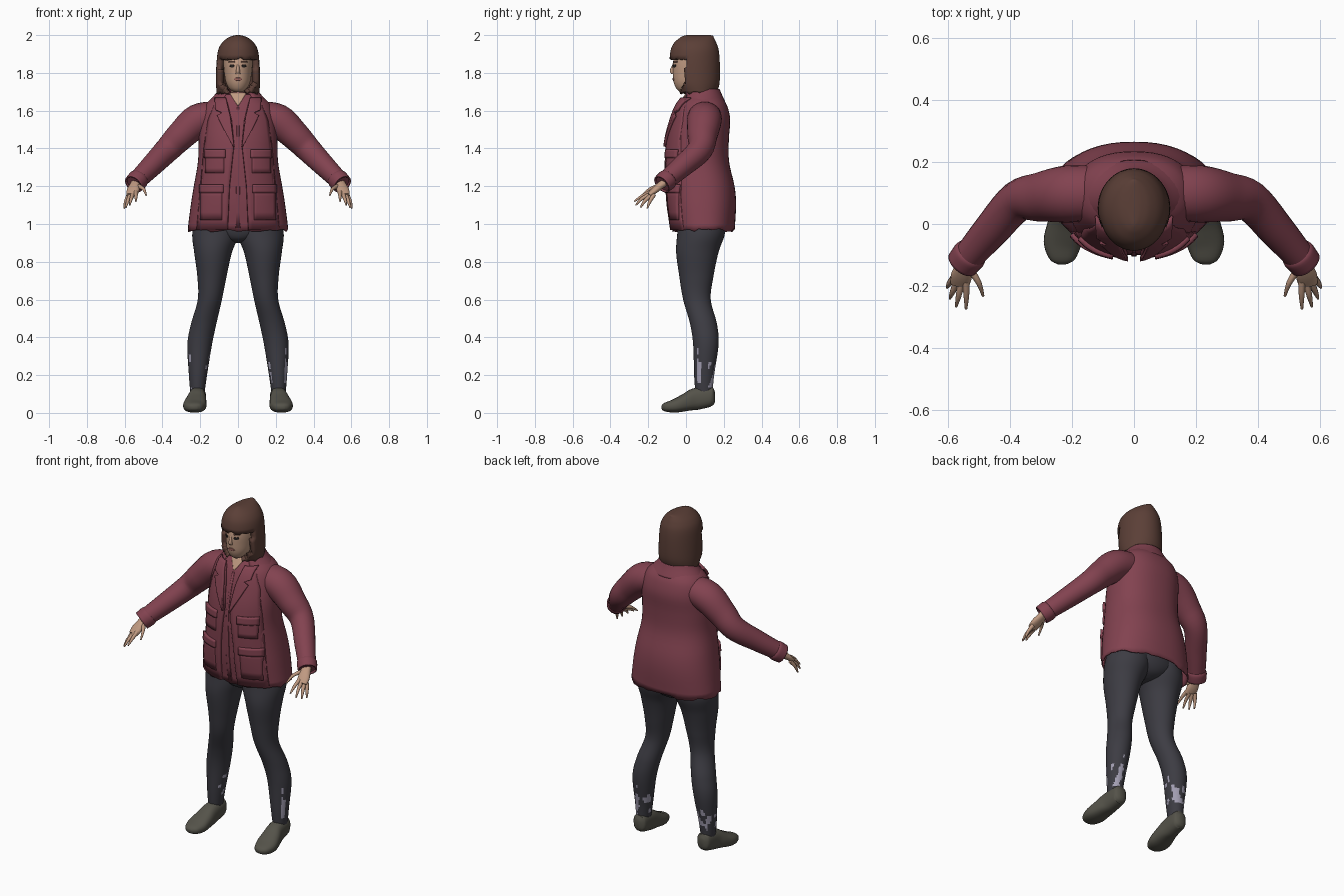
import bpy, bmesh, math, random
from mathutils import Vector, noise

random.seed(4)
cube = bpy.data.objects.get("Cube")
if cube:
    bpy.data.objects.remove(cube)


def material(name, r, g, b):
    m = bpy.data.materials.new(name)
    m.use_nodes = True
    m.diffuse_color = (r, g, b, 1)
    bsdf = next(n for n in m.node_tree.nodes if n.type == 'BSDF_PRINCIPLED')
    bsdf.inputs["Base Color"].default_value = (r, g, b, 1)
    bsdf.inputs["Roughness"].default_value = 0.8
    return m


BURGUNDY = material("burgundy cloth", .225, .055, .08)
HAIR = material("brown hair", .105, .05, .038)
SKIN = material("skin", .52, .32, .22)
CHARCOAL = material("charcoal leggings", .046, .045, .056)
PATCH = material("pale lavender patch", .36, .34, .44)
SHOE = material("olive grey shoe", .09, .086, .068)
DARK = material("dark eye", .02, .016, .015)
LIP = material("lip", .36, .14, .12)
parts = []


def smooth_rings(rings, steps):
    """Catmull-Rom interpolation of (x, y, z, rx, ry) rings."""
    out = []
    for i in range(len(rings) - 1):
        a, b, c, d = (rings[max(0, min(len(rings) - 1, i + k))] for k in (-1, 0, 1, 2))
        for s in range(steps):
            t = s / steps
            out.append([b[k] + .5 * t * (c[k] - a[k] + t * (2 * a[k] - 5 * b[k] + 4 * c[k] - d[k]
                        + t * (3 * (b[k] - c[k]) + d[k] - a[k]))) for k in range(5)])
    return out + [list(rings[-1])]


def finish(name, bm, mats, thick=0):
    bmesh.ops.recalc_face_normals(bm, faces=bm.faces)
    mesh = bpy.data.meshes.new(name)
    bm.to_mesh(mesh)
    bm.free()
    for m in mats:
        mesh.materials.append(m)
    ob = bpy.data.objects.new(name, mesh)
    bpy.context.collection.objects.link(ob)
    if thick:
        mod = ob.modifiers.new("thickness", 'SOLIDIFY')
        mod.thickness, mod.offset = thick, -1
    parts.append(ob)
    return ob


def loft(name, rings, mats, side=1, segs=24, steps=4, power=2, along=False,
         caps=(True, True), keep=None, ragged=0, thick=0, paint=None):
    """Skin over rings, horizontal or square to their path."""
    rs = smooth_rings([(side * r[0], *r[1:]) for r in rings], steps)
    bm = bmesh.new()
    loops = []
    for i, r in enumerate(rs):
        u, v = Vector((1, 0, 0)), Vector((0, 1, 0))
        if along:
            t = Vector(rs[min(i + 1, len(rs) - 1)][:3]) - Vector(rs[max(i - 1, 0)][:3])
            u = t.cross(Vector((0, 0, 1))).normalized()
            v = u.cross(t).normalized()
        loop = []
        for k in range(segs):
            a = math.tau * k / segs
            c, s = math.cos(a), math.sin(a)
            p = u * max(r[3], .001) * math.copysign(abs(c) ** (2 / power), c)
            p += v * max(r[4], .001) * math.copysign(abs(s) ** (2 / power), s)
            loop.append(bm.verts.new(Vector(r[:3]) + p))
        loops.append(loop)
    for a, b in zip(loops, loops[1:]):
        for k in range(segs):
            n = (k + 1) % segs
            bm.faces.new((a[k], a[n], b[n], b[k]))
    for use, loop in zip(caps, (loops[0], loops[-1])):
        if use:
            bm.faces.new(loop)
    if keep:
        bad = [f for f in bm.faces if not keep(f.calc_center_median())]
        bmesh.ops.delete(bm, geom=bad, context='FACES')
    if ragged:
        for vert in bm.verts:
            if vert.is_boundary:
                vert.co.z -= random.random() * ragged
    if paint:
        for f in bm.faces:
            f.material_index = paint(f.calc_center_median())
    return finish(name, bm, mats, thick)


def front_y(rings, x, z, power):
    """Front surface of a horizontal loft at (x, z)."""
    rs = smooth_rings(rings, 8)
    r = min(rs, key=lambda q: abs(q[2] - z))
    for a, b in zip(rs, rs[1:]):
        if a[2] <= z <= b[2]:
            t = (z - a[2]) / (b[2] - a[2])
            r = [p + t * (q - p) for p, q in zip(a, b)]
    return r[1] - r[4] * max(0, 1 - min(1, abs(x / r[3])) ** power) ** (1 / power)


def plate(name, rings, rows, mat, lift, power, side=1, fade=False, thick=.009, cols=8):
    """Thin sheet laid on the front of a loft; rows are (z, inner x, outer x)."""
    bm = bmesh.new()
    grid = []
    for a, b in zip(rows, rows[1:] + [None]):
        for s in range(4 if b else 1):
            z, x0, x1 = [p + s / 4 * (q - p) for p, q in zip(a, b or a)]
            line = []
            for k in range(cols + 1):
                x = x0 + (x1 - x0) * k / cols
                up = lift * (1 - k / cols) if fade else lift
                line.append(bm.verts.new((side * x, front_y(rings, x, z, power) - up, z)))
            grid.append(line)
    for a, b in zip(grid, grid[1:]):
        for k in range(cols):
            bm.faces.new((a[k], a[k + 1], b[k + 1], b[k]))
    ob = finish(name, bm, [mat], thick)
    # sheets must thicken inwards
    if sum(p.normal.y for p in ob.data.polygons) > 0:
        ob.data.flip_normals()
    return ob


# Jacket body with a ragged hem
torso = [(0, .093, .975, .266, .165), (0, .087, 1.1, .25, .178), (0, .08, 1.2, .234, .177),
         (0, .064, 1.33, .212, .164), (0, .069, 1.45, .208, .158), (0, .085, 1.55, .2, .149),
         (0, .09, 1.62, .18, .13), (0, .09, 1.66, .145, .108), (0, .085, 1.695, .09, .082)]
loft("jacket_body", torso, [BURGUNDY], segs=48, power=2.3, caps=(False, True),
     ragged=.018, thick=.008)
loft("collar", [(0, .09, 1.65, .155, .117), (0, .088, 1.69, .118, .1), (0, .088, 1.715, .1, .09)],
     [BURGUNDY], segs=32, caps=(False, False), keep=lambda c: c.y > .0, thick=.012)
plate("neckline_skin", torso, [(1.63, -.004, .004), (1.665, -.026, .026), (1.694, -.045, .045)],
      SKIN, .004, 2.3)
plate("shirt_placket", torso, [(.98, -.012, .012), (1.3, -.008, .008), (1.62, -.006, .006)],
      BURGUNDY, .004, 2.3)

# Head, neck and face
head = [(0, .0, 1.698, .02, .03), (0, .003, 1.715, .045, .053), (0, .015, 1.75, .064, .08),
        (0, .03, 1.8, .073, .1), (0, .038, 1.85, .077, .108), (0, .045, 1.9, .075, .1),
        (0, .05, 1.95, .05, .07)]
loft("head", head, [SKIN], segs=32)
loft("neck", [(0, .075, 1.6, .06, .06), (0, .06, 1.69, .05, .053), (0, .055, 1.76, .048, .05)], [SKIN])
loft("nose", [(0, -.065, 1.845, .006, .006), (0, -.07, 1.812, .01, .016),
              (0, -.066, 1.795, .013, .012)], [SKIN], segs=12)
plate("lips", head, [(1.758, -.01, .01), (1.765, -.024, .024), (1.774, -.012, .012)],
      LIP, .003, 2, thick=.006)

# Bobbed hair with a fringe and an open face
hair = [(0, .062, 1.7, .113, .103), (0, .052, 1.75, .117, .126), (0, .046, 1.85, .114, .133),
        (0, .046, 1.92, .105, .127), (0, .049, 1.96, .084, .111), (0, .058, 1.986, .053, .09),
        (0, .066, 1.997, .025, .076), (0, .066, 2.0, .006, .06)]
loft("hair", hair, [HAIR], segs=56, steps=5, caps=(False, True), ragged=.014, thick=.032,
     keep=lambda c: c.z > 1.875 or c.y > -.4 * max(0, 1.77 - c.z) - .004)

for side, label in ((1, "left"), (-1, "right")):
    # Eyes and brows
    plate(label + "_eye", head, [(1.828, .026, .036), (1.836, .018, .045), (1.844, .025, .042)],
          DARK, .003, 2, side, thick=.006)
    plate(label + "_brow", head, [(1.856, .016, .05), (1.862, .018, .048)], HAIR, .003, 2, side,
          thick=.006)

    # Jacket front, lapel and pockets
    plate(label + "_jacket_front", torso,
          [(.968, .056, .22), (1.2, .046, .2), (1.42, .022, .18), (1.55, .035, .16), (1.65, .06, .12)],
          BURGUNDY, .014, 2.3, side, fade=True, thick=.015)
    plate(label + "_lapel", torso,
          [(1.41, .02, .026), (1.5, .032, .075), (1.575, .042, .112), (1.59, .046, .085),
           (1.605, .05, .12), (1.67, .065, .125)], BURGUNDY, .026, 2.3, side, thick=.014)
    for part, low, high, x0, x1 in (("lower_pocket", 1.02, 1.19, .085, .2),
                                    ("chest_pocket", 1.27, 1.375, .075, .175)):
        plate(f"{label}_{part}", torso, [(low, x0, x1), (high, x0, x1)], BURGUNDY, .014, 2.3,
              side, thick=.018)
        plate(f"{label}_{part}_flap", torso, [(high - .025, x0 - .006, x1 + .006),
              (high + .02, x0 - .006, x1 + .006)], BURGUNDY, .021, 2.3, side, thick=.02)

    # Sleeve with a flared cuff
    loft(label + "_sleeve", [(.1, .1, 1.575, .085, .075), (.21, .097, 1.548, .092, .088),
         (.3, .087, 1.47, .08, .078), (.375, .073, 1.392, .066, .068), (.46, -.02, 1.305, .058, .058),
         (.525, -.095, 1.24, .05, .051), (.548, -.122, 1.216, .049, .049)], [BURGUNDY], side,
         along=True, steps=5)
    loft(label + "_cuff", [(.522, -.09, 1.243, .05, .05), (.53, -.1, 1.234, .056, .056),
         (.553, -.128, 1.21, .053, .053)], [BURGUNDY], side, along=True,
         caps=(False, False), thick=.008)

    # Hand
    loft(label + "_palm", [(.535, -.1, 1.23, .024, .02), (.548, -.138, 1.202, .028, .019),
         (.556, -.168, 1.177, .034, .017), (.561, -.196, 1.154, .03, .011)], [SKIN], side,
         segs=16, along=True, power=2.3)
    fingers = {"thumb": ((.528, -.145, 1.2), (.5, -.19, 1.185), (.486, -.232, 1.152)),
               "index_finger": ((.541, -.185, 1.17), (.54, -.232, 1.148), (.541, -.274, 1.12)),
               "middle_finger": ((.555, -.185, 1.16), (.565, -.232, 1.135), (.573, -.266, 1.1)),
               "ring_finger": ((.568, -.18, 1.155), (.584, -.218, 1.122), (.593, -.24, 1.088)),
               "little_finger": ((.578, -.17, 1.155), (.595, -.192, 1.118), (.602, -.205, 1.082))}
    for finger, points in fingers.items():
        loft(f"{label}_{finger}", [(*p, r, r) for p, r in zip(points, (.012, .009, .004))],
             [SKIN], side, segs=10, along=True)

    # Legging with torn pale patches above the ankle
    def torn(c):
        spot = noise.noise(Vector((c.x, c.y, c.z)) * 24)
        return int(c.y > .06 and spot > abs(c.z - .235) * 5 - .04)
    loft(label + "_legging", [(.11, .085, 1.05, .11, .12), (.118, .08, .95, .124, .126),
         (.132, .06, .85, .1, .112), (.138, .055, .72, .077, .09), (.149, .058, .6, .064, .073),
         (.182, .093, .47, .067, .071), (.203, .105, .36, .065, .067), (.212, .096, .2, .048, .053),
         (.215, .095, .1, .037, .045)], [CHARCOAL, PATCH], side, segs=40, steps=9, paint=torn)

    # Slip-on shoe
    loft(label + "_shoe", [(.231, -.129, .028, .016, .01), (.231, -.112, .03, .042, .023),
         (.23, -.06, .037, .061, .036), (.222, 0, .056, .056, .047), (.216, .05, .073, .047, .058),
         (.213, .12, .085, .043, .054), (.213, .143, .085, .036, .046), (.213, .154, .085, .016, .025)],
         [SHOE], side, along=True, power=2.5)

# Seat of the leggings
loft("leggings_seat", [(0, .08, .9, .02, .05), (0, .08, .92, .1, .1), (0, .085, .97, .19, .125),
                       (0, .085, 1.05, .2, .13)], [CHARCOAL], segs=32)

# Smooth shading that keeps hard edges
bpy.ops.object.select_all(action='DESELECT')
for ob in parts:
    ob.select_set(True)
bpy.context.view_layer.objects.active = parts[0]
bpy.ops.object.shade_smooth_by_angle(angle=math.radians(45))
